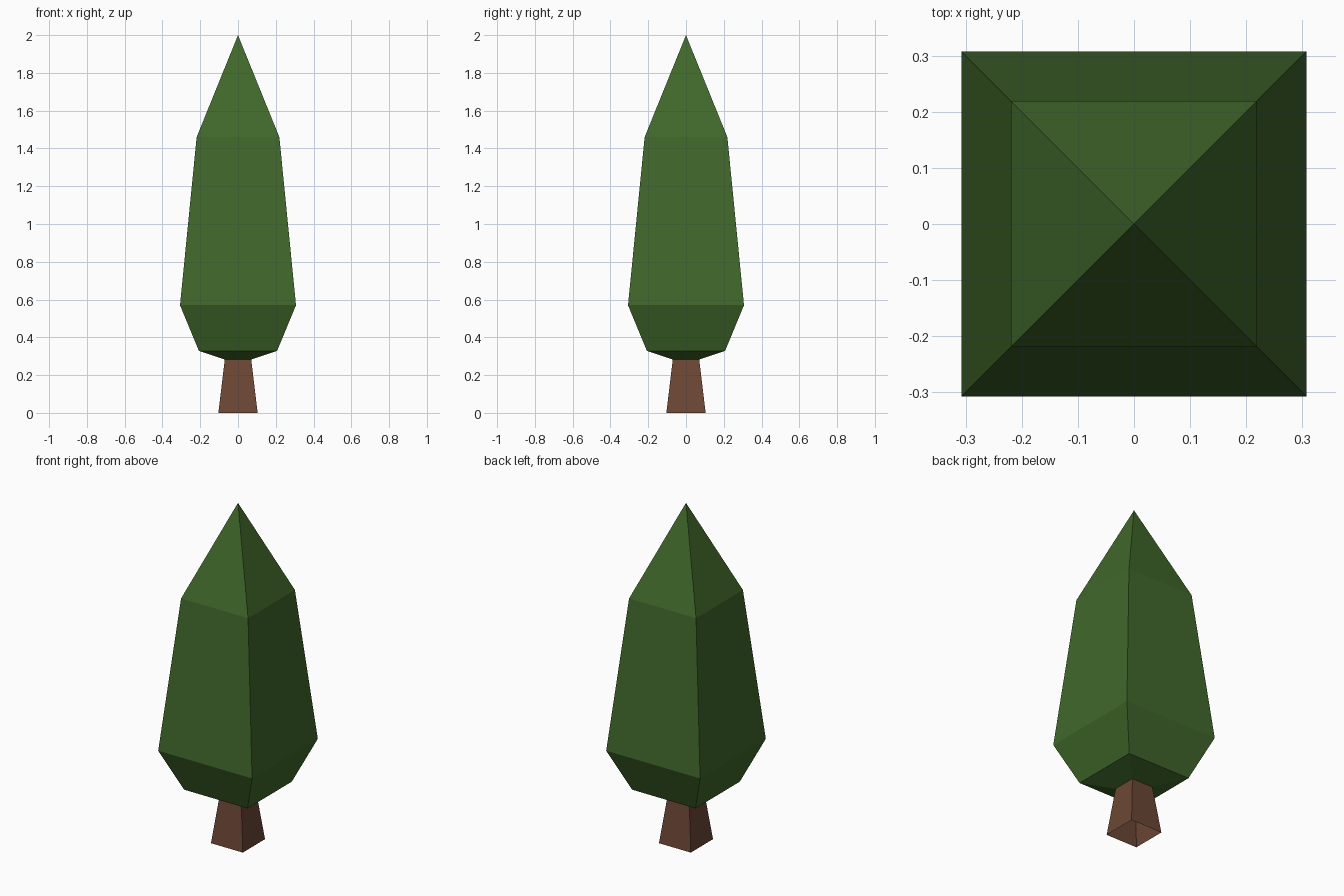
import bpy, bmesh

if "Cube" in bpy.data.objects:
    bpy.data.objects.remove(bpy.data.objects["Cube"])


def material(name, rgb):
    m = bpy.data.materials.new(name)
    m.diffuse_color = (*rgb, 1.0)
    m.use_nodes = True
    m.node_tree.nodes["Principled BSDF"].inputs["Base Color"].default_value = m.diffuse_color
    return m


def square_loft(name, profile, mat):
    """Skin square rings given as (half width, height); zero width is a point."""
    bm = bmesh.new()
    rings = []
    for h, z in profile:
        corners = [(-1, -1), (1, -1), (1, 1), (-1, 1)] if h else [(0, 0)]
        rings.append([bm.verts.new((x * h, y * h, z)) for x, y in corners])
    for low, high in zip(rings, rings[1:]):
        for i in range(4):
            j = (i + 1) % 4
            if len(high) == 1:
                bm.faces.new((low[i], low[j], high[0]))
            else:
                bm.faces.new((low[i], low[j], high[j], high[i]))
    mesh = bpy.data.meshes.new(name)
    bm.to_mesh(mesh)
    bm.free()
    mesh.materials.append(mat)
    obj = bpy.data.objects.new(name, mesh)
    bpy.context.collection.objects.link(obj)
    return obj


green = material("leaf green", (0.052, 0.138, 0.024))
brown = material("bark brown", (0.150, 0.063, 0.036))

# Tapered trunk, open underneath
square_loft("trunk", [(0.104, 0.0), (0.07, 0.283)], brown)

# Foliage, from the trunk joint up to the pointed tip
square_loft("foliage", [(0.07, 0.283), (0.207, 0.328), (0.307, 0.57),
                        (0.219, 1.46), (0, 2.0)], green)
